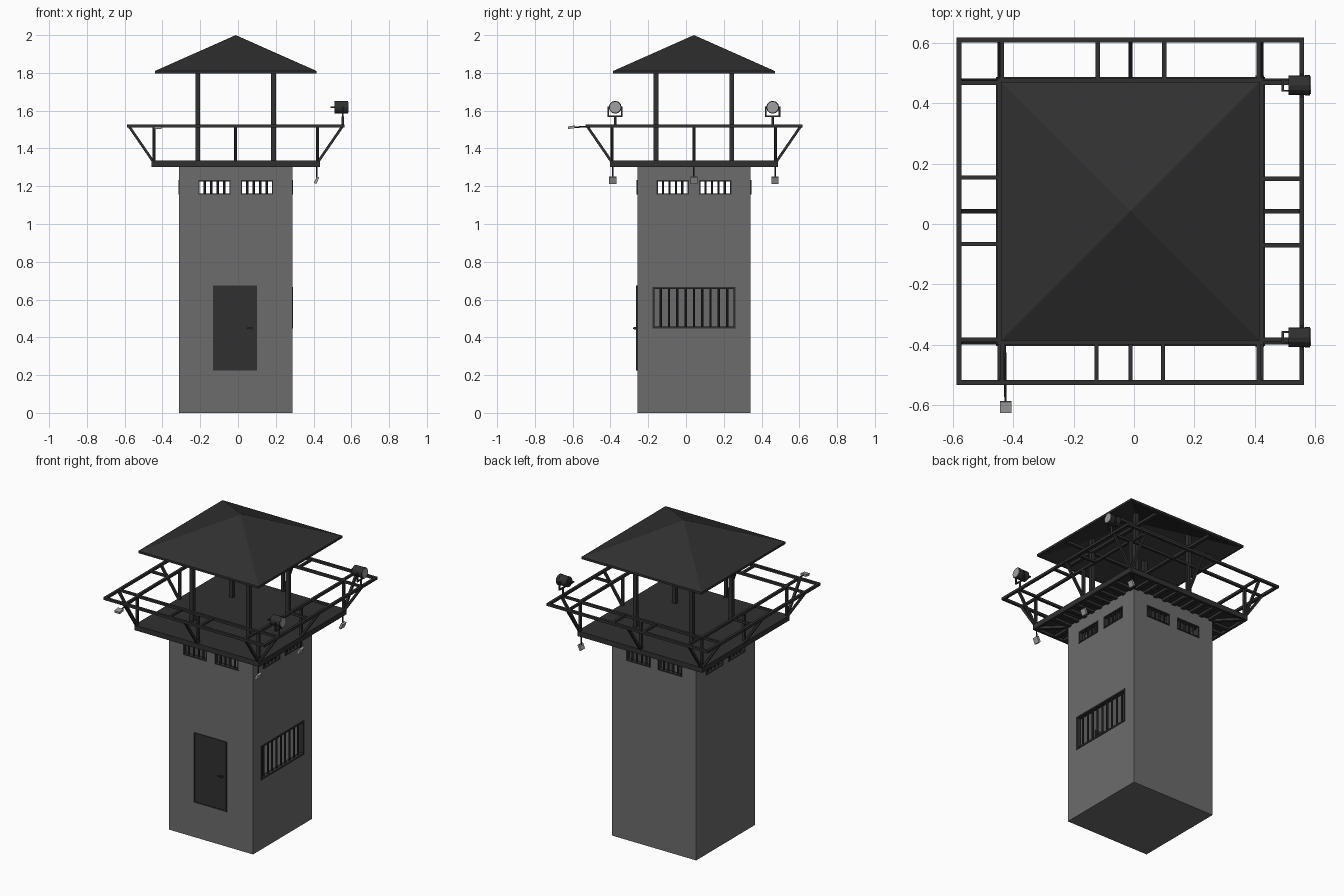
import bpy, bmesh, math
from mathutils import Vector, Matrix

if "Cube" in bpy.data.objects:
    bpy.data.objects.remove(bpy.data.objects["Cube"])

C = Vector((-0.012, 0.042, 0))          # plan centre of the tower


def mat(name, v):
    m = bpy.data.materials.new(name)
    m.diffuse_color = (v, v, v, 1)
    m.use_nodes = True
    m.node_tree.nodes["Principled BSDF"].inputs["Base Color"].default_value = m.diffuse_color
    return m


DARK, WALL, LENS = mat("dark_metal", 0.03), mat("wall_grey", 0.15), mat("lens_grey", 0.35)


def finish(name, bm, m=DARK, turns=(0,)):
    """Make an object; repeat the front side at the given quarter turns."""
    me = bpy.data.meshes.new(name)
    out = bmesh.new()
    bm.to_mesh(me)
    bm.free()
    for k in turns:
        me.transform(Matrix.Rotation(k * math.pi / 2, 4, 'Z'))
        out.from_mesh(me)
        me.transform(Matrix.Rotation(-k * math.pi / 2, 4, 'Z'))
    bmesh.ops.recalc_face_normals(out, faces=out.faces)
    out.to_mesh(me)
    out.free()
    me.materials.append(m)
    ob = bpy.data.objects.new(name, me)
    ob.location = C
    bpy.context.collection.objects.link(ob)
    return ob


def box(bm, x0, x1, y0, y1, z0, z1):
    M = Matrix.Translation(((x0 + x1) / 2, (y0 + y1) / 2, (z0 + z1) / 2))
    bmesh.ops.create_cube(bm, size=1, matrix=M @ Matrix.Diagonal((x1 - x0, y1 - y0, z1 - z0, 1)))


def bar(bm, p, q, w=0.016):
    p, q = Vector(p), Vector(q)
    M = Matrix.Translation((p + q) / 2) @ (q - p).to_track_quat('Z', 'Y').to_matrix().to_4x4()
    bmesh.ops.create_cube(bm, size=1, matrix=M @ Matrix.Diagonal((w, w, (q - p).length, 1)))


def rod(bm, p, q, r, n=12):
    p, q = Vector(p), Vector(q)
    M = Matrix.Translation((p + q) / 2) @ (q - p).to_track_quat('Z', 'Y').to_matrix().to_4x4()
    bmesh.ops.create_cone(bm, cap_ends=True, segments=n, radius1=r, radius2=r,
                          depth=(q - p).length, matrix=M)


def window(bm, x0, x1, z0, z1, gaps, fw=0.007):
    """Barred frame on the front wall."""
    ya, yb = -0.304, -0.275
    for a, b in ((x0, x0 + fw), (x1 - fw, x1)):
        box(bm, a, b, ya, yb, z0, z1)
    for a, b in ((z0, z0 + fw), (z1 - fw, z1)):
        box(bm, x0, x1, ya, yb, a, b)
    for i in range(1, gaps):
        x = x0 + (x1 - x0) * i / gaps
        rod(bm, (x, -0.288, z0), (x, -0.288, z1), 0.006, 8)


ALL = (0, 1, 2, 3)
UPPER = ((-0.198, -0.027), (0.027, 0.198))

# Hollow tower shaft with window openings
bm = bmesh.new()
box(bm, -0.3, 0.3, -0.3, 0.3, 0, 1.312)
tower = finish("tower_walls", bm, WALL)
cuts = []
bm = bmesh.new()
box(bm, -0.275, 0.275, -0.275, 0.275, 0.02, 1.295)
cuts.append(finish("cut_inside", bm))
for turns in ((0, 2), (1, 3)):
    bm = bmesh.new()
    for a, b in UPPER:
        box(bm, a, b, -0.35, -0.25, 1.157, 1.23)
    cuts.append(finish("cut_upper", bm, turns=turns))
bm = bmesh.new()
box(bm, -0.218, 0.218, -0.35, -0.25, 0.45, 0.665)
cuts.append(finish("cut_side", bm, turns=(1,)))
bpy.context.view_layer.objects.active = tower
for c in cuts:
    c.hide_render = True
    md = tower.modifiers.new("cut", 'BOOLEAN')
    md.object, md.operation, md.solver = c, 'DIFFERENCE', 'EXACT'
    bpy.ops.object.modifier_apply(modifier=md.name)
for c in cuts:
    bpy.data.objects.remove(c)

# Barred windows
bm = bmesh.new()
for a, b in UPPER:
    window(bm, a, b, 1.155, 1.232, 5)
finish("upper_windows", bm, turns=ALL)
bm = bmesh.new()
window(bm, -0.22, 0.22, 0.447, 0.667, 10, 0.01)
finish("side_window", bm, turns=(1,))

# Door, frame and lever handles
bm = bmesh.new()
box(bm, -0.112, 0.105, -0.303, -0.27, 0.23, 0.667)
for a, b in ((-0.12, -0.112), (0.105, 0.113)):
    box(bm, a, b, -0.306, -0.27, 0.225, 0.675)
for a, b in ((0.225, 0.232), (0.667, 0.675)):
    box(bm, -0.12, 0.113, -0.306, -0.27, a, b)
finish("door", bm)
bm = bmesh.new()
for y0, y1 in ((-0.303, -0.318), (-0.27, -0.255)):
    rod(bm, (0.085, y0, 0.448), (0.085, y1, 0.448), 0.007)
    bar(bm, (0.09, y1, 0.448), (0.06, y1, 0.448), 0.007)
finish("door_handle", bm)

# Platform: deck, edge beams and joists
bm = bmesh.new()
box(bm, -0.445, 0.445, -0.445, 0.445, 1.318, 1.335)
finish("deck", bm)
bm = bmesh.new()
box(bm, -0.445, 0.445, -0.445, -0.43, 1.302, 1.33)
for i in range(9):
    x = -0.28 + 0.07 * i
    box(bm, x - 0.012, x + 0.012, -0.43, -0.29, 1.302, 1.32)
bar(bm, (-0.3, -0.3, 1.311), (-0.435, -0.435, 1.311), 0.017)
finish("deck_joists", bm, turns=ALL)

# Railing: inner and outer rails, posts, ties and sloping struts
bm = bmesh.new()
I, O, Z = 0.433, 0.567, 1.52
bar(bm, (-I - .008, -I, Z), (I + .008, -I, Z))
bar(bm, (-O - .008, -O, Z), (O + .008, -O, Z))
for x in (-I, 0):
    bar(bm, (x, -I, 1.33), (x, -I, Z))
for x in (-0.425, -0.112, 0.108, 0.425):
    bar(bm, (x, -I, Z), (x, -O, Z), 0.014)
for x in (-I, 0, I):
    bar(bm, (x, -I, 1.325), (x, -O, Z), 0.014)
finish("railing", bm, turns=ALL)

# Roof posts and tie beams
bm = bmesh.new()
box(bm, -0.213, -0.188, -0.213, -0.188, 1.33, 1.895)
box(bm, -0.41, 0.41, -0.21, -0.19, 1.798, 1.815)
finish("roof_posts", bm, turns=ALL)

# Hollow pyramid roof: a profile spun in four steps
bm = bmesh.new()
s = math.sqrt(0.5)
prof = [(0, 1.985), (0.412, 1.796), (0.428, 1.796), (0.428, 1.81), (0, 2.0)]
vs = [bm.verts.new((h, h, z)) for h, z in prof]
es = [bm.edges.new(p) for p in zip(vs, vs[1:])]
bmesh.ops.spin(bm, geom=vs + es, cent=(0, 0, 0), axis=(0, 0, 1), angle=2 * math.pi, steps=4)
bmesh.ops.remove_doubles(bm, verts=bm.verts, dist=1e-4)
finish("roof", bm)

# Searchlights on the right rail
for i, y in enumerate((-0.417, 0.417)):
    x, z = 0.567, 1.618
    bm = bmesh.new()
    rod(bm, (x, y, 1.52), (x, y, 1.57), 0.006)
    bar(bm, (x, y - 0.035, 1.57), (x, y + 0.035, 1.57), 0.008)
    for sy in (-0.036, 0.036):
        bar(bm, (x, y + sy, 1.567), (x, y + sy, z + 0.005), 0.008)
    for sy in (-0.018, 0.018):
        bar(bm, (0.502, y + sy, z), (0.53, y + sy, z), 0.006)
    bar(bm, (0.504, y - 0.02, z), (0.504, y + 0.02, z), 0.007)
    finish(f"searchlight_bracket_{i}", bm)
    bm = bmesh.new()
    rod(bm, (0.523, y, z), (0.588, y, z), 0.032)
    rod(bm, (0.578, y, z), (0.594, y, z), 0.034)
    finish(f"searchlight_body_{i}", bm)
    bm = bmesh.new()
    rod(bm, (0.59, y, z), (0.598, y, z), 0.029)
    finish(f"searchlight_lens_{i}", bm, LENS)


# Small panel lamps on thin arms
def panel_lamp(name, p, q, direction):
    bm = bmesh.new()
    rod(bm, p, q, 0.004, 8)
    finish(name + "_arm", bm)
    bm = bmesh.new()
    R = Vector(direction).to_track_quat('Z', 'Y').to_matrix().to_4x4()
    bmesh.ops.create_cube(bm, size=1, matrix=Matrix.Translation(q) @ R @ Matrix.Diagonal((0.038, 0.038, 0.014, 1)))
    finish(name, bm, LENS)


for i, y in enumerate((-0.43, 0, 0.43)):
    panel_lamp(f"hanging_lamp_{i}", (0.43, y, 1.31), (0.428, y, 1.232), (1, 0, -0.45))
panel_lamp("rail_lamp", (-0.415, -0.435, 1.52), (-0.413, -0.648, 1.512), (0, -0.15, 1))
